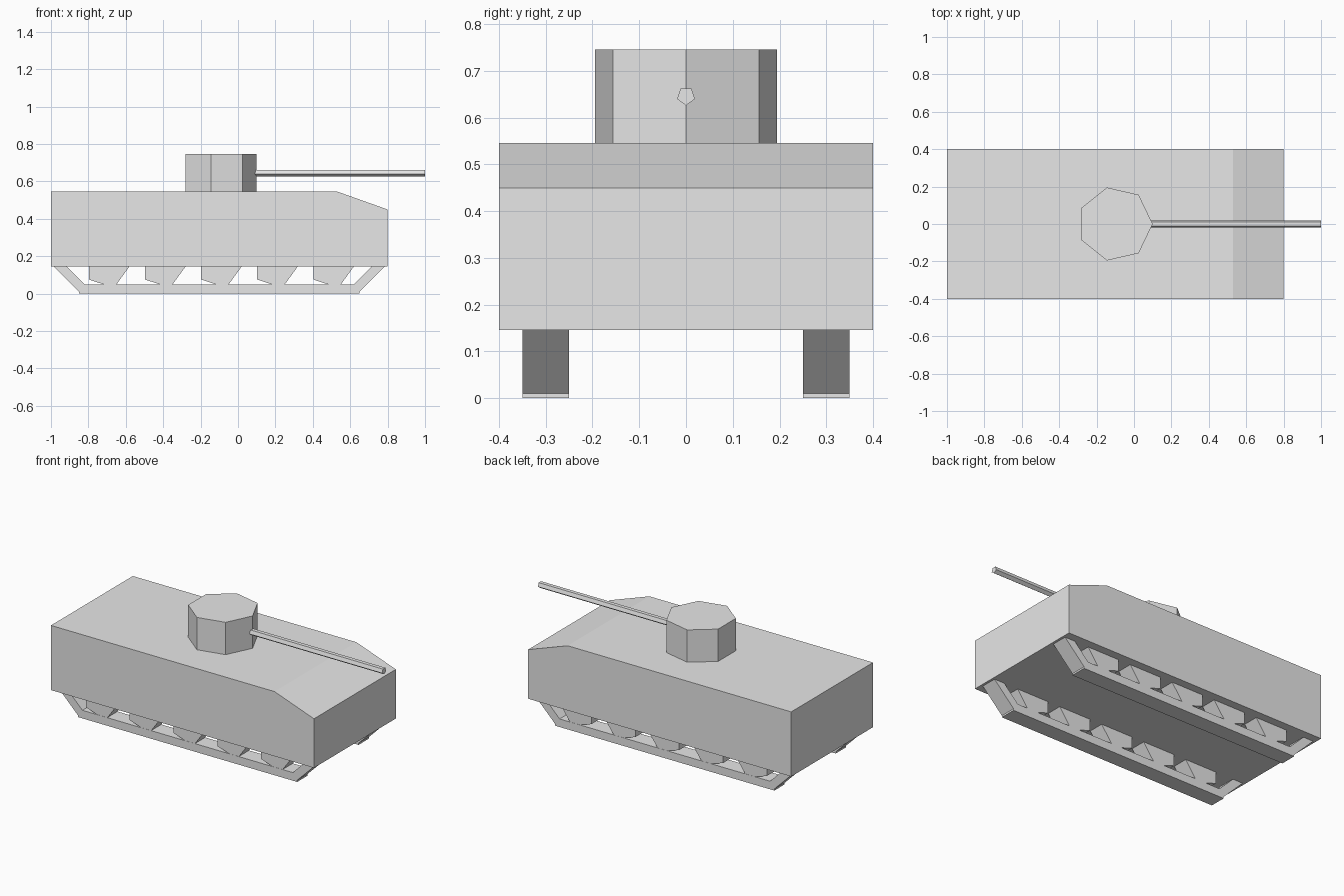
import bpy
import bmesh
from math import cos, sin, radians, tau
from mathutils import Vector

default = bpy.data.objects.get("Cube")
if default:
    bpy.data.objects.remove(default, do_unlink=True)

grey = bpy.data.materials.new("plain grey")
grey.use_nodes = True
grey.diffuse_color = (0.8, 0.8, 0.8, 1)
grey.node_tree.nodes["Principled BSDF"].inputs["Base Color"].default_value = grey.diffuse_color


def ring(sides, radius, centre, start=0):
    """Corners of a regular polygon in a plane."""
    angles = [radians(start) + tau * i / sides for i in range(sides)]
    return [(centre[0] + radius * cos(a), centre[1] + radius * sin(a)) for a in angles]


def prism(name, profile, axis, low, high):
    """Extrude a flat profile along one axis, from low to high."""
    place = {
        "x": lambda a, b: (low, a, b),
        "y": lambda a, b: (a, low, b),
        "z": lambda a, b: (a, b, low),
    }[axis]
    bm = bmesh.new()
    face = bm.faces.new([bm.verts.new(place(a, b)) for a, b in profile])
    made = bmesh.ops.extrude_face_region(bm, geom=[face])["geom"]
    shift = Vector([high - low if axis == k else 0 for k in "xyz"])
    moved = [v for v in made if isinstance(v, bmesh.types.BMVert)]
    bmesh.ops.translate(bm, verts=moved, vec=shift)
    bmesh.ops.recalc_face_normals(bm, faces=bm.faces)
    mesh = bpy.data.meshes.new(name)
    bm.to_mesh(mesh)
    bm.free()
    mesh.materials.append(grey)
    obj = bpy.data.objects.new(name, mesh)
    bpy.context.collection.objects.link(obj)
    return obj


# Hull with a sloped nose
hull_base, hull_top = 0.146, 0.546
hull = [(-1, hull_base), (0.8, hull_base), (0.8, 0.45), (0.53, hull_top), (-1, hull_top)]
prism("hull", hull, "y", -0.4, 0.4)

# Seven-sided turret and five-sided gun barrel
prism("turret", ring(7, 0.2, (-0.1, 0)), "z", hull_top, 0.746)
prism("gun_barrel", ring(5, 0.02, (0, 0.646), -90), "x", 0, 1)

# Track band: ground run with a slanted arm at each end, mirrored about its middle
middle = -0.1
half = [(0.75, 0), (0.75, 0.01), (0.89, 0.15), (0.82, 0.15), (0.72, 0.05)]
band = [(middle + x, z) for x, z in half]
band += [(middle - x, z) for x, z in reversed(half)]

for side, near in (("right", -0.35), ("left", 0.25)):
    prism(side + "_track", band, "y", near, near + 0.1)
    # Five-sided road wheels, half sunk into the hull
    for i in range(5):
        wheel = ring(5, 0.12, (-0.7 + 0.3 * i, hull_base))
        prism(f"{side}_wheel_{i + 1}", wheel, "y", near + 0.001, near + 0.099)
